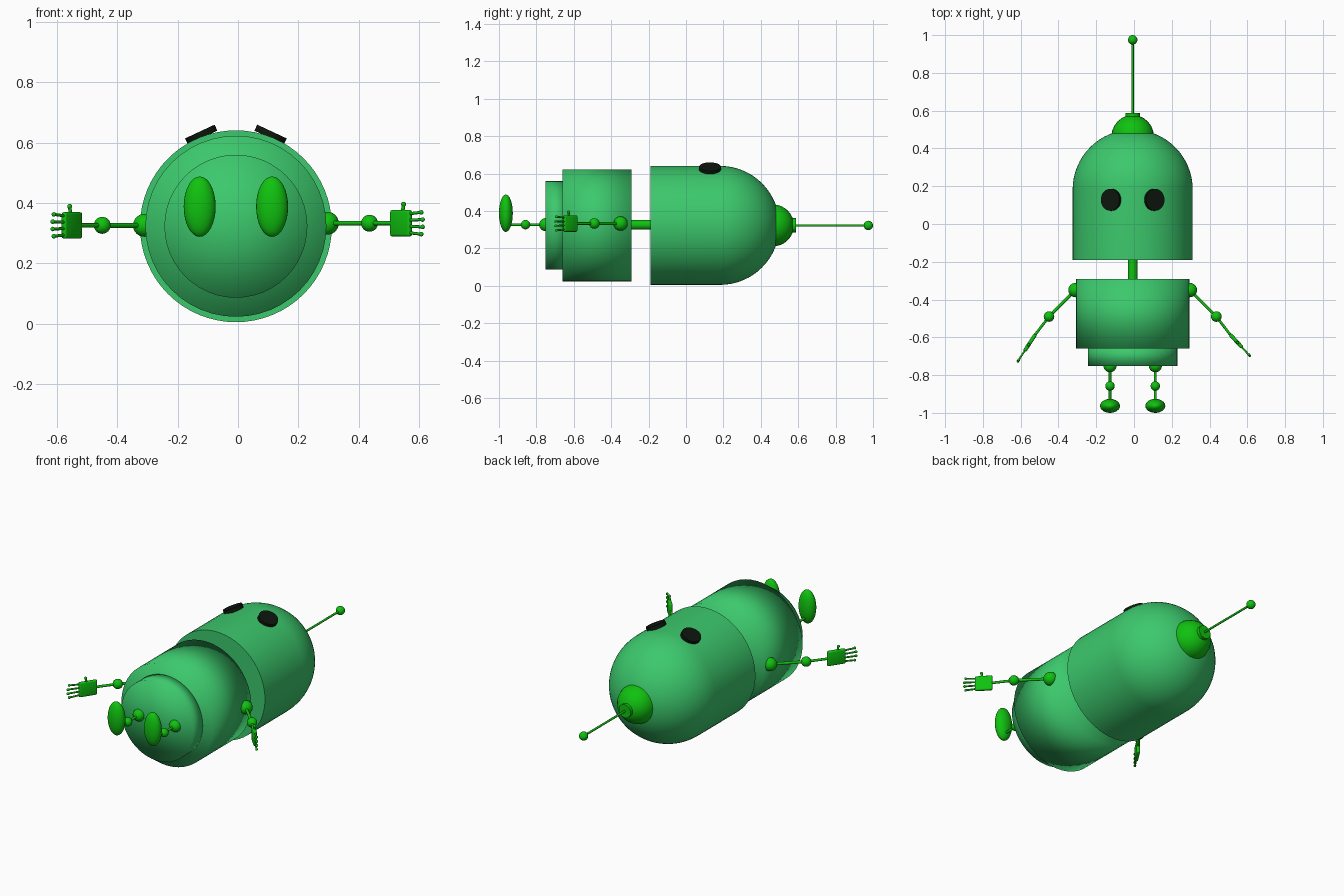
import bpy, bmesh, math
from mathutils import Vector, Matrix

if "Cube" in bpy.data.objects:
    bpy.data.objects.remove(bpy.data.objects["Cube"], do_unlink=True)

CX, CZ = -0.007, 0.323   # body axis runs along y


def material(name, rgb):
    m = bpy.data.materials.new(name)
    m.use_nodes = True
    m.diffuse_color = (*rgb, 1)
    m.node_tree.nodes["Principled BSDF"].inputs["Base Color"].default_value = (*rgb, 1)
    return m


SHELL = material("shell_green", (0.045, 0.58, 0.15))
LIMB = material("bright_green", (0.005, 0.54, 0.005))
DARK = material("eye_black", (0.004, 0.008, 0.004))


def finish(name, bm, mat, angle=40):
    bmesh.ops.recalc_face_normals(bm, faces=bm.faces)
    me = bpy.data.meshes.new(name)
    bm.to_mesh(me)
    bm.free()
    me.materials.append(mat)
    ob = bpy.data.objects.new(name, me)
    bpy.context.collection.objects.link(ob)
    bpy.ops.object.select_all(action='DESELECT')
    ob.select_set(True)
    bpy.context.view_layer.objects.active = ob
    bpy.ops.object.shade_smooth_by_angle(angle=math.radians(angle))
    return ob


def lathe(name, profile, mat, angle=40, steps=48):
    """Turn (radius, y) points around the body axis."""
    bm = bmesh.new()
    vs = [bm.verts.new((CX + r, y, CZ)) for r, y in profile]
    es = [bm.edges.new(p) for p in zip(vs, vs[1:])]
    bmesh.ops.spin(bm, geom=vs + es, cent=(CX, 0, CZ), axis=(0, 1, 0),
                   angle=math.tau, steps=steps)
    bmesh.ops.remove_doubles(bm, verts=bm.verts, dist=1e-5)
    return finish(name, bm, mat, angle)


def add_ball(bm, p, size):
    m = Matrix.Translation(p) @ Matrix.Diagonal((*size, 1))
    bmesh.ops.create_uvsphere(bm, u_segments=24, v_segments=16, radius=1, matrix=m)


def add_rod(bm, a, b, r, segs=16):
    a, b = Vector(a), Vector(b)
    d = b - a
    m = Matrix.Translation((a + b) / 2) @ d.to_track_quat('Z', 'Y').to_matrix().to_4x4()
    bmesh.ops.create_cone(bm, cap_ends=True, segments=segs, radius1=r, radius2=r,
                          depth=d.length, matrix=m)


def ball(name, p, size, mat=LIMB):
    bm = bmesh.new()
    add_ball(bm, p, size)
    return finish(name, bm, mat)


def rod(name, a, b, r, mat=LIMB, segs=16):
    bm = bmesh.new()
    add_rod(bm, a, b, r, segs)
    return finish(name, bm, mat)


# Head: cylinder with a domed top
R = 0.318
dome = [(R * math.cos(t), 0.182 + R * math.sin(t))
        for t in [i * math.pi / 32 for i in range(16)]]
lathe("head", [(0, -0.19), (R, -0.19)] + dome + [(0, 0.5)], SHELL, steps=64)

# Torso and waist, shaded softly over their rims
lathe("torso", [(0, -0.66), (0.3, -0.66), (0.3, -0.292), (0, -0.292)], SHELL, 180)
lathe("waist", [(0, -0.752), (0.237, -0.752), (0.237, -0.64), (0, -0.64)], SHELL, 180)
rod("neck", (CX, -0.31, CZ + 0.003), (CX, -0.17, CZ + 0.003), 0.026, LIMB, 24)

# Antenna
ball("antenna_base", (CX, 0.465, CZ), (0.112,) * 3)
rod("antenna_socket", (CX, 0.55, CZ), (CX, 0.588, CZ), 0.039, LIMB, 32)
rod("antenna_rod", (CX, 0.58, CZ), (CX, 0.97, CZ), 0.006)
ball("antenna_tip", (CX, 0.975, CZ), (0.025,) * 3)

# Eyes: thin tilted discs on the face
for side, label in ((1, "left"), (-1, "right")):
    bm = bmesh.new()
    m = (Matrix.Translation((CX + side * 0.115, 0.128, 0.627))
         @ Matrix.Rotation(side * math.radians(25), 4, 'Y')
         @ Matrix.Diagonal((0.054, 0.058, 1, 1)))
    bmesh.ops.create_cone(bm, cap_ends=True, segments=32, radius1=1, radius2=1,
                          depth=0.022, matrix=m)
    finish(label + "_eye", bm, DARK)


def hand(label, wrist, tip):
    d = tip - wrist
    length = d.length
    d.normalize()
    n = d.cross(Vector((0, 0, 1)))
    up = Vector((0, 0, 1))
    # Palm
    bm = bmesh.new()
    frame = Matrix((d, n, up)).transposed().to_4x4()
    m = (Matrix.Translation(wrist + d * length * 0.31) @ frame
         @ Matrix.Diagonal((length * 0.6, 0.02, 0.088, 1)))
    bmesh.ops.create_cube(bm, size=1, matrix=m)
    bmesh.ops.bevel(bm, geom=bm.edges[:], offset=0.008, segments=3,
                    profile=0.5, affect='EDGES')
    finish(label + "_palm", bm, LIMB)
    # Four fingers and a thumb, with rounded tips
    bm = bmesh.new()
    for i in range(4):
        z = up * (i - 1.5) * 0.021
        reach = length * (0.93 if i in (0, 3) else 0.97)
        end = wrist + d * reach + z * 1.15
        add_rod(bm, wrist + d * length * 0.55 + z, end, 0.005, 10)
        add_ball(bm, end, (0.0075,) * 3)
    root = wrist + d * length * 0.35 + up * 0.03
    end = root + up * 0.033 + d * 0.006
    add_rod(bm, root, end, 0.006, 10)
    add_ball(bm, end, (0.008,) * 3)
    finish(label + "_fingers", bm, LIMB)


# Arms
for side, label, z, reach in ((1, "left", 0.333, (0.615, -0.7)),
                              (-1, "right", 0.326, (-0.617, -0.73))):
    shoulder = Vector((CX + side * 0.303, -0.35, z))
    elbow = Vector((CX + side * 0.443, -0.49, z))
    wrist = Vector((CX + side * 0.514, -0.583, z))
    ball(label + "_shoulder", shoulder, (0.038,) * 3)
    ball(label + "_elbow", elbow, (0.028,) * 3)
    rod(label + "_upper_arm", shoulder, elbow, 0.008)
    rod(label + "_forearm", elbow, wrist + (wrist - elbow) * 0.1, 0.007)
    hand(label, wrist, Vector((*reach, z)))

    # Legs
    x, lz = CX + side * 0.12, CZ + 0.004
    ball(label + "_hip", (x, -0.75, lz), (0.035,) * 3)
    ball(label + "_knee", (x, -0.858, lz), (0.025,) * 3)
    rod(label + "_leg", (x, -0.75, lz), (x, -0.95, lz), 0.007)
    ball(label + "_foot", (x, -0.963, 0.388), (0.053, 0.037, 0.1))
